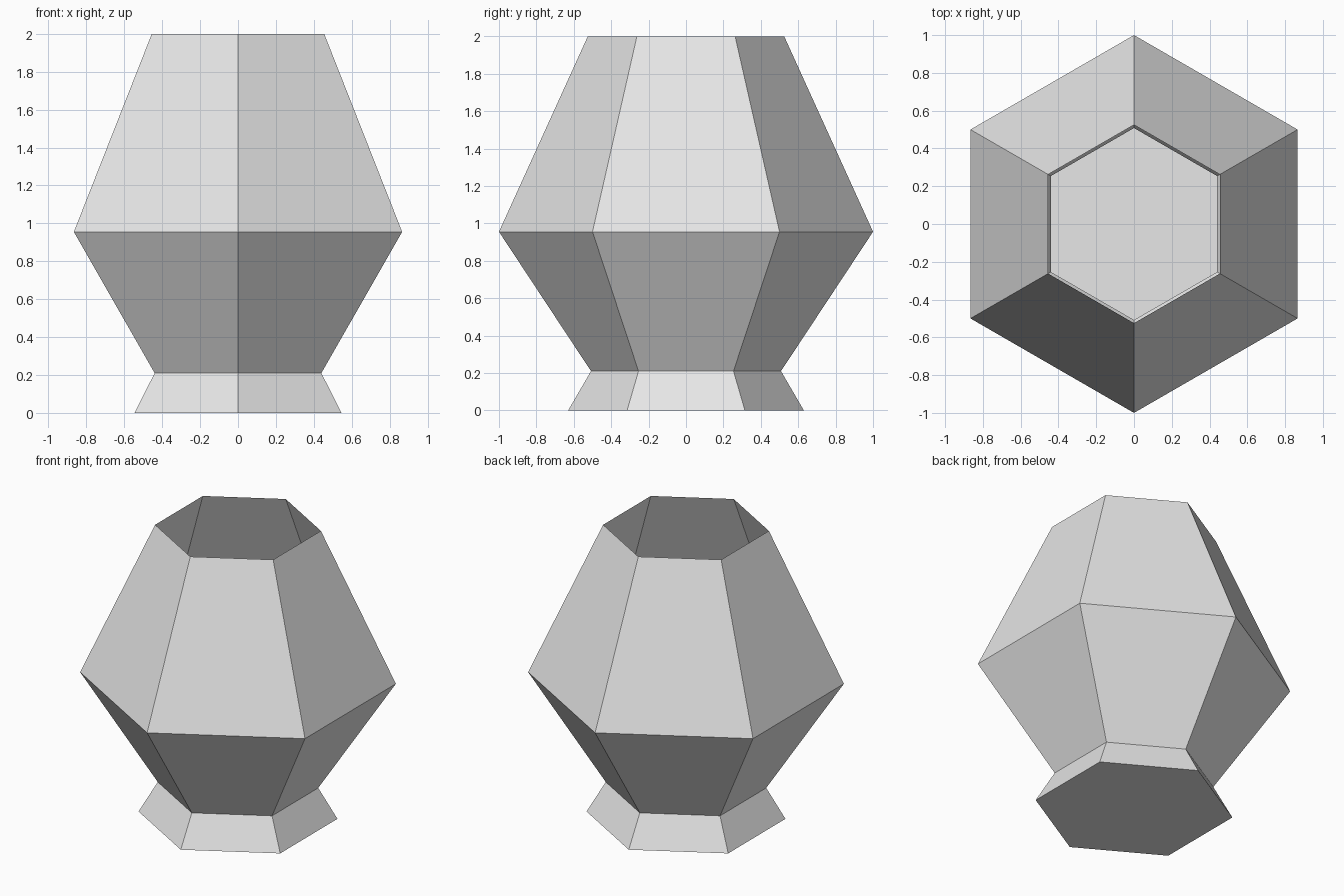
import bpy, bmesh, math

if "Cube" in bpy.data.objects:
    bpy.data.objects.remove(bpy.data.objects["Cube"])

SIDES = 6
# (corner radius, height) from foot to rim
PROFILE = [(0.63, 0.0), (0.508, 0.21), (1.0, 0.955), (0.525, 2.0)]

grey = bpy.data.materials.new("light grey clay")
grey.diffuse_color = (0.8, 0.8, 0.8, 1)
grey.use_nodes = True
grey.node_tree.nodes["Principled BSDF"].inputs["Base Color"].default_value = grey.diffuse_color


def ring(bm, radius, z):
    """Hexagon of vertices with corners on the y axis."""
    angles = [math.pi / 2 + 2 * math.pi * i / SIDES for i in range(SIDES)]
    return [bm.verts.new((radius * math.cos(a), radius * math.sin(a), z)) for a in angles]


# Open thin-walled vase body with a closed underside
bm = bmesh.new()
rings = [ring(bm, r, z) for r, z in PROFILE]
for low, high in zip(rings, rings[1:]):
    for i in range(SIDES):
        j = (i + 1) % SIDES
        bm.faces.new((low[i], low[j], high[j], high[i]))
bm.faces.new(reversed(rings[0]))

mesh = bpy.data.meshes.new("vase")
bm.to_mesh(mesh)
bm.free()
mesh.materials.append(grey)
vase = bpy.data.objects.new("vase", mesh)
bpy.context.collection.objects.link(vase)
